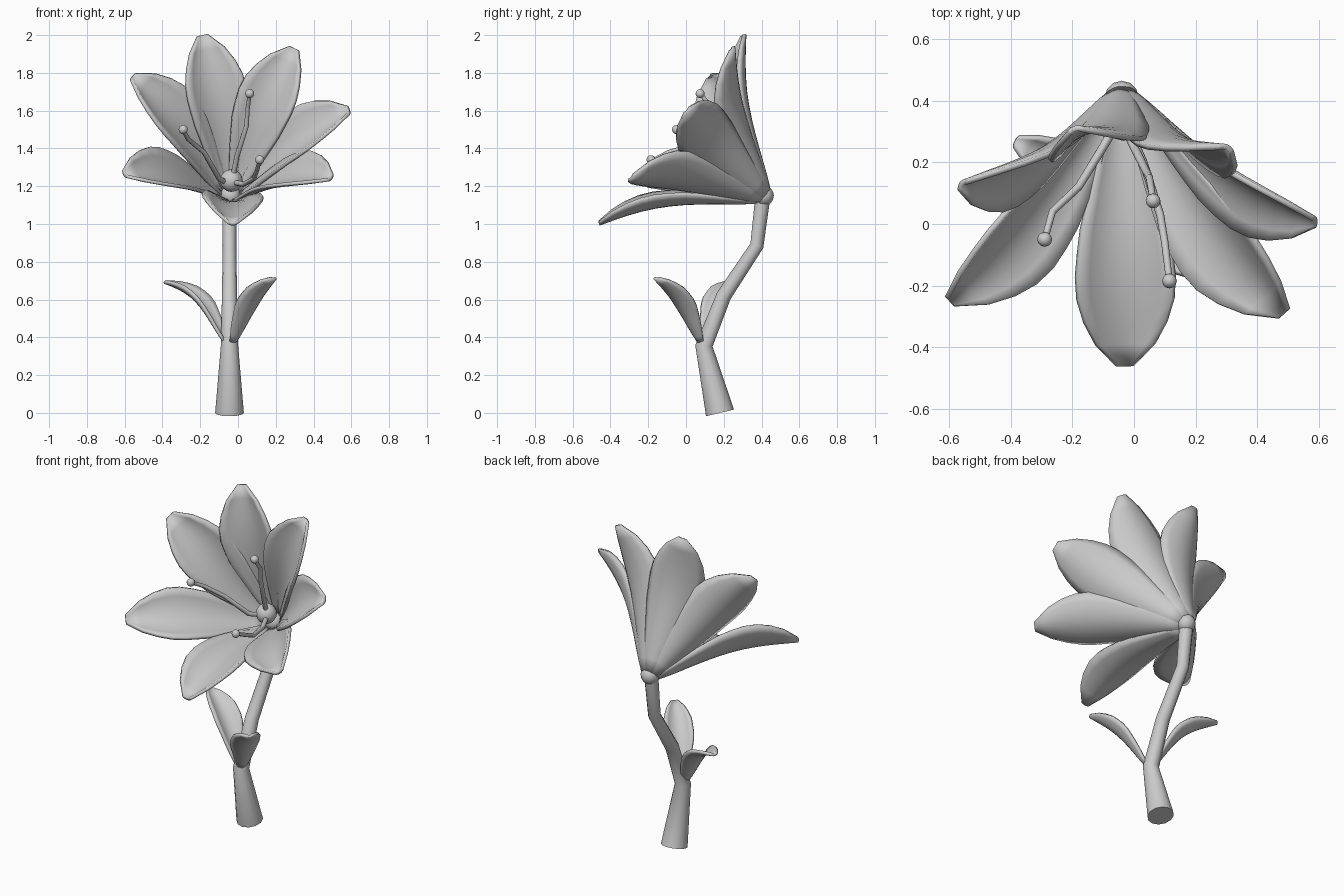
import bpy, math
from mathutils import Vector as V

if "Cube" in bpy.data.objects:
    bpy.data.objects.remove(bpy.data.objects["Cube"])

def finish(ob, angle=50):
    bpy.ops.object.select_all(action='DESELECT')
    ob.select_set(True)
    bpy.context.view_layer.objects.active = ob
    bpy.ops.object.shade_smooth_by_angle(angle=math.radians(angle))

def interp(keys, t):
    for (a, wa), (b, wb) in zip(keys, keys[1:]):
        if t <= b:
            return wa + (wb - wa) * (t - a) / (b - a)
    return keys[-1][1]

# Cupped blade running from base to tip; its hollow side faces the axis
def blade(name, base, tip, axis, widths, bulge, cup, thick, rows=11, cols=8):
    base, tip = V(base), V(tip)
    d = (tip - base).normalized()
    inward = (axis - d * axis.dot(d)).normalized()
    side = d.cross(inward)
    verts, faces = [], []
    for i in range(rows + 1):
        t = i / rows
        w = interp(widths, t)
        c = base.lerp(tip, t) + inward * bulge * math.sin(math.pi * t ** 1.25)
        for j in range(cols + 1):
            u = 2 * j / cols - 1
            verts.append(c + side * w * u + inward * cup * w * u * u)
    n = cols + 1
    for i in range(rows):
        for j in range(cols):
            a = i * n + j
            faces.append((a, a + 1, a + n + 1, a + n))
    me = bpy.data.meshes.new(name)
    me.from_pydata(verts, [], faces)
    ob = bpy.data.objects.new(name, me)
    bpy.context.collection.objects.link(ob)
    m = ob.modifiers.new("thickness", 'SOLIDIFY')
    m.thickness, m.offset = thick, 0
    finish(ob)

# Round tube through points (x, y, z, radius)
def tube(name, pts, sides_res=2):
    cu = bpy.data.curves.new(name, 'CURVE')
    cu.dimensions = '3D'
    cu.bevel_depth, cu.bevel_resolution, cu.use_fill_caps = 1, sides_res, True
    sp = cu.splines.new('POLY')
    sp.points.add(len(pts) - 1)
    for p, (x, y, z, r) in zip(sp.points, pts):
        p.co, p.radius = (x, y, z, 1), r
    ob = bpy.data.objects.new(name, cu)
    bpy.context.collection.objects.link(ob)
    bpy.ops.object.select_all(action='DESELECT')
    ob.select_set(True)
    bpy.context.view_layer.objects.active = ob
    bpy.ops.object.convert(target='MESH')
    finish(bpy.context.object)

def ball(name, loc, r):
    bpy.ops.mesh.primitive_uv_sphere_add(segments=12, ring_count=8, radius=r, location=loc)
    bpy.context.object.name = name
    finish(bpy.context.object)

# Stem
tube("stem", [(-.045, .18, 0, .076), (-.045, .095, .355, .046), (-.045, .2, .62, .04),
              (-.045, .375, .885, .036), (-.045, .405, 1.13, .04)], 4)

# Petals
centre = V((-.04, .41, 1.15))
axis = V((.05, -.76, .65)).normalized()
petal_w = [(0, .035), (.2, .085), (.45, .14), (.62, .16), (.76, .153),
           (.88, .11), (.96, .065), (1, .025)]
tips = [(-.19, .31, 2.0), (.3, .25, 1.93), (.59, .01, 1.6), (.49, -.29, 1.24),
        (-.03, -.46, 1.0), (-.6, -.25, 1.26), (-.56, .13, 1.78)]
for i, tip in enumerate(tips):
    d = V(tip) - centre
    out = (d - axis * d.dot(axis)).normalized()
    blade(f"petal_{i + 1}", centre + out * .045, tip, axis, petal_w, .05, .42, .018)

# Leaves
leaf_w = [(0, .02), (.2, .05), (.5, .082), (.75, .075), (.9, .05), (1, .018)]
up = V((0, 0, 1))
blade("leaf_left", (-.065, .1, .37), (-.385, .27, .69), up, leaf_w, .055, .5, .016)
blade("leaf_right", (-.025, .075, .37), (.19, -.16, .71), up, leaf_w, -.0 + .03, .5, .016)

# Flower centre
ball("flower_centre", (-.035, .33, 1.23), .06)
ball("flower_base", centre, .055)

# Stamens
stamens = [
    [(-.025, .31, 1.26), (-.005, .26, 1.36), (.045, .16, 1.52), (.05, .15, 1.6), (.062, .075, 1.69)],
    [(-.06, .32, 1.22), (-.1, .25, 1.24), (-.18, .12, 1.38), (-.265, .04, 1.45), (-.29, -.05, 1.5)],
    [(-.02, .31, 1.22), (.03, .2, 1.21), (.085, .03, 1.24), (.1, -.06, 1.28), (.115, -.185, 1.34)]]
for i, pts in enumerate(stamens):
    tube(f"stamen_{i + 1}", [(*p, .015 - .001 * k) for k, p in enumerate(pts)])
    ball(f"anther_{i + 1}", pts[-1], .024)
